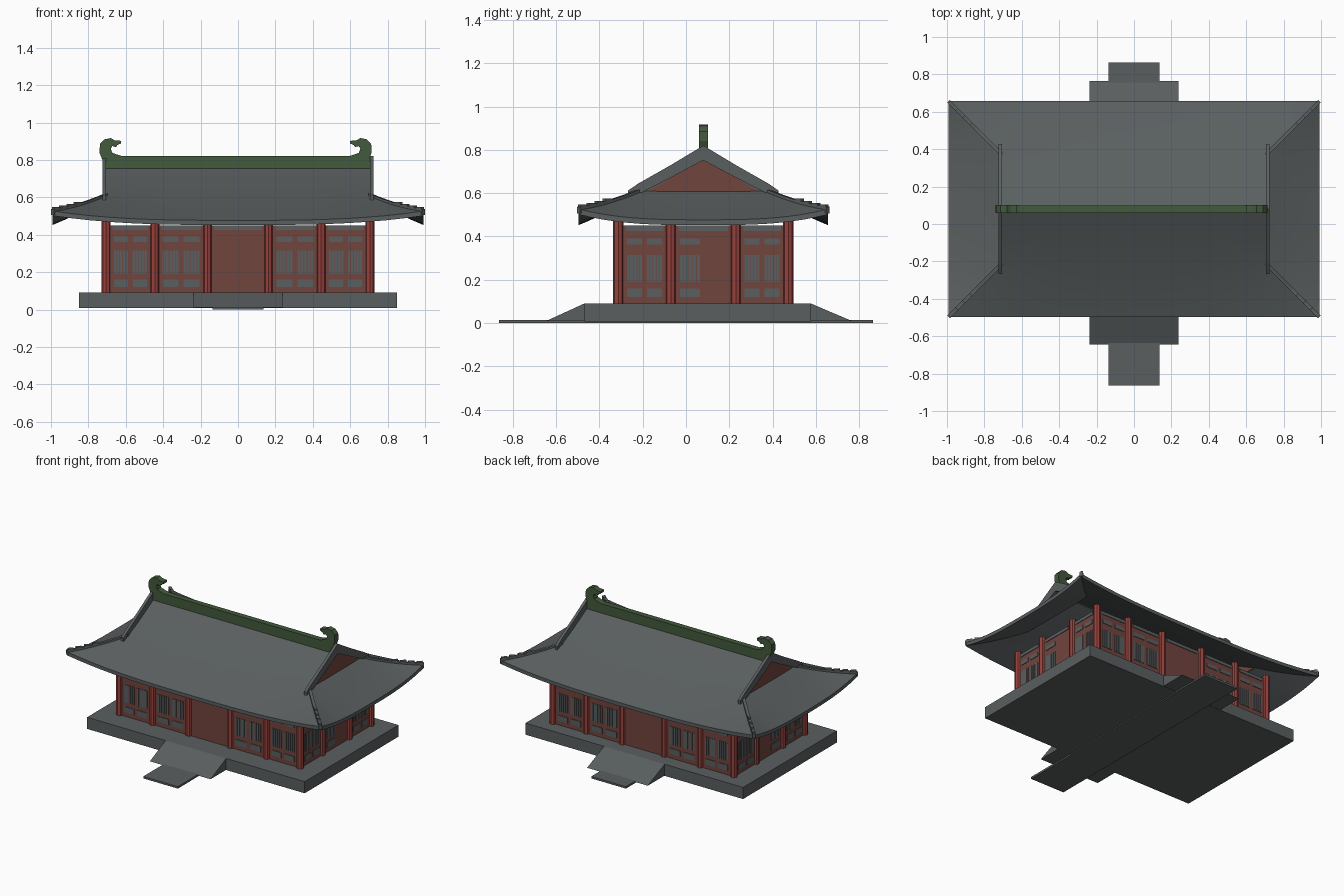
import bpy, bmesh, math
from mathutils import Vector

cube = bpy.data.objects.get("Cube")
if cube:
    bpy.data.objects.remove(cube)


def material(name, rgb):
    m = bpy.data.materials.new(name)
    m.use_nodes = True
    m.diffuse_color = (*rgb, 1)
    m.node_tree.nodes["Principled BSDF"].inputs["Base Color"].default_value = (*rgb, 1)
    return m


GREY = material("slate grey", (0.102, 0.114, 0.117))
WALL = material("brick red", (0.165, 0.058, 0.048))
POST = material("column red", (0.31, 0.052, 0.045))
GREEN = material("ridge green", (0.054, 0.1, 0.045))

CY = 0.08        # depth of the ridge line
EAVE = 0.577     # ridge to eave distance
GABLE = 0.705    # half length of the ridge
HIP = 0.29       # ridge to hip start distance


def finish(name, bm, mat, smooth=False):
    me = bpy.data.meshes.new(name)
    bm.to_mesh(me)
    bm.free()
    me.materials.append(mat)
    ob = bpy.data.objects.new(name, me)
    bpy.context.collection.objects.link(ob)
    if smooth:
        bpy.ops.object.select_all(action='DESELECT')
        ob.select_set(True)
        bpy.context.view_layer.objects.active = ob
        bpy.ops.object.shade_smooth_by_angle(angle=math.radians(30))


def box(bm, x0, x1, y0, y1, z0, z1):
    verts = bmesh.ops.create_cube(bm, size=1)["verts"]
    for v in verts:
        v.co = Vector(((x0 + x1) / 2 + v.co.x * (x1 - x0),
                       (y0 + y1) / 2 + v.co.y * (y1 - y0),
                       (z0 + z1) / 2 + v.co.z * (z1 - z0)))


def thicken(bm, faces, offset):
    """Extrude faces along an offset into a closed solid."""
    new = bmesh.ops.extrude_face_region(bm, geom=faces)["geom"]
    bmesh.ops.translate(bm, vec=offset, verts=[g for g in new if isinstance(g, bmesh.types.BMVert)])
    bmesh.ops.recalc_face_normals(bm, faces=bm.faces)


def prism(bm, points, offset):
    thicken(bm, [bm.faces.new([bm.verts.new(p) for p in points])], offset)


# Stone platform, entrance ramps and the long path slab
bm = bmesh.new()
box(bm, -0.85, 0.85, -0.47, 0.577, 0.008, 0.09)
finish("platform", bm, GREY)
for name, y0, y1 in (("front_ramp", -0.47, -0.645), ("back_ramp", 0.577, 0.765)):
    bm = bmesh.new()
    prism(bm, [(-0.237, y0, 0.01), (-0.237, y0, 0.09), (-0.237, y1, 0.01)], (0.474, 0, 0))
    finish(name, bm, GREY)
bm = bmesh.new()
box(bm, -0.135, 0.135, -0.864, 0.864, 0, 0.014)
finish("path_slab", bm, GREY)

# Columns around the hall
XS, YS = (-0.705, -0.445, -0.163, 0.163, 0.445, 0.705), (-0.393, -0.15, 0.15, 0.393)
bm = bmesh.new()
for x in XS:
    for y in YS:
        if abs(x) == XS[-1] or abs(y) == YS[-1]:
            new = bmesh.ops.create_cone(bm, cap_ends=True, segments=8, radius1=0.024,
                                        radius2=0.024, depth=0.385)["verts"]
            bmesh.ops.translate(bm, vec=(x, y + CY, 0.2825), verts=new)
finish("columns", bm, POST)

# Thin walls
bm = bmesh.new()
for s in (-1, 1):
    box(bm, -0.7, 0.7, CY + s * 0.393 - 0.005, CY + s * 0.393 + 0.005, 0.09, 0.45)
    box(bm, s * 0.705 - 0.005, s * 0.705 + 0.005, CY - 0.39, CY + 0.39, 0.09, 0.45)
finish("walls", bm, WALL)


# Lattice windows and painted panels on the given halves of a bay
def bay_panels(u0, u1, halves):
    mid, half = (u0 + u1) / 2, (u1 - u0) / 2 - 0.035
    out = [(mid - half, mid + half, 0.425, 0.448)]
    for s in halves:
        c = mid + s * half * 0.53
        w = half * 0.4
        out.append((c - w, c + w, 0.362, 0.39))
        out.append((c - w, c + w, 0.12, 0.16))
        for i in range(5):
            b = c + (i - 2) * w * 0.42
            out.append((b - w * 0.17, b + w * 0.17, 0.19, 0.315))
    return out


bm = bmesh.new()
for s in (-1, 1):
    for i in range(5):
        for a, b, z0, z1 in bay_panels(XS[i], XS[i + 1], () if i == 2 else (-1, 1)):
            y = CY + s * 0.399
            box(bm, a, b, y - 0.003, y + 0.003, z0, z1)
    for i in range(3):
        for a, b, z0, z1 in bay_panels(YS[i], YS[i + 1], (-1,) if i == 1 else (-1, 1)):
            box(bm, s * 0.711 - 0.003, s * 0.711 + 0.003, CY + a, CY + b, z0, z1)
finish("window_panels", bm, GREY)


# Curved hip-and-gable roof
def roof_z(d, r):
    lift = max(0, (d - 0.2) / (EAVE - 0.2)) ** 2
    return 0.765 - 0.58 * d + 0.14 * d * d + 0.05 * abs(r) ** 3 * lift


def half_width(d):
    return max(GABLE, GABLE + d - HIP)


def grid(bm, rows, place, n=20):
    lines = [[bm.verts.new(place(d, 2 * i / n - 1)) for i in range(n + 1)] for d in rows]
    for a, b in zip(lines, lines[1:]):
        for i in range(n):
            bm.faces.new((a[i], a[i + 1], b[i + 1], b[i]))


upper = [HIP * i / 4 for i in range(5)]
lower = [HIP + (EAVE - HIP) * i / 7 for i in range(8)]
bm = bmesh.new()
for s in (-1, 1):
    grid(bm, upper + lower[1:], lambda d, r: (r * half_width(d), CY + s * d, roof_z(d, r)))
    grid(bm, lower, lambda d, r: (s * half_width(d), CY + r * d, roof_z(d, r)))
bmesh.ops.remove_doubles(bm, verts=bm.verts, dist=0.0005)
thicken(bm, bm.faces[:], (0, 0, -0.025))
finish("tiled_roof", bm, GREY, True)


# Beams that follow a path: half width vector, depth below, height above
def beam(bm, path, side, below, above):
    side = Vector(side)
    rings = []
    for p in path:
        lo, hi = Vector(p) - Vector((0, 0, below)), Vector(p) + Vector((0, 0, above))
        rings.append([bm.verts.new(c) for c in (lo - side, lo + side, hi + side, hi - side)])
    for a, b in zip(rings, rings[1:]):
        for i in range(4):
            bm.faces.new((a[i], a[(i + 1) % 4], b[(i + 1) % 4], b[i]))
    bm.faces.new(rings[0])
    bm.faces.new(rings[-1])
    bmesh.ops.recalc_face_normals(bm, faces=bm.faces)


VERGE = [(0, 0.82), (0.15, 0.73), (0.3, 0.645), (0.348, 0.612), (0.348, 0.58),
         (0.29, 0.6), (0.15, 0.672), (0, 0.752)]
verges, hips, steps, gables = [bmesh.new() for _ in range(4)]
for sx in (-1, 1):
    # Red gable triangle
    prism(gables, [(sx * 0.7, CY - 0.285, 0.59), (sx * 0.7, CY + 0.285, 0.59),
                   (sx * 0.7, CY, 0.762)], (sx * 0.007, 0, 0))
    for sy in (-1, 1):
        # Raised verge down each gable edge
        prism(verges, [(sx * 0.705, CY + sy * d, z) for d, z in VERGE], (sx * 0.02, 0, 0))

        def hip_point(d):
            return (sx * half_width(d), CY + sy * d, roof_z(d, 1))
        across = (0.007, -sx * sy * 0.007, 0)
        beam(hips, [hip_point(d) for d in lower], across, 0.02, 0.01)
        # Stepped tiles toward the corner
        for i in range(4):
            start, end = hip_point(0.43 + i * 0.038), hip_point(0.458 + i * 0.038)
            beam(steps, [start, (end[0], end[1], start[2])], across, 0.01, 0.015)
finish("gable_walls", gables, WALL)
finish("verge_ridges", verges, GREY)
finish("hip_ridges", hips, GREY)
finish("hip_step_tiles", steps, GREY)

# Green main ridge with curled end ornaments
bm = bmesh.new()
box(bm, -0.705, 0.705, CY - 0.02, CY + 0.02, 0.735, 0.82)
finish("main_ridge", bm, GREEN)
CURL = [(0.70, 0.76), (0.725, 0.80), (0.741, 0.84), (0.738, 0.885), (0.715, 0.91), (0.68, 0.917),
        (0.66, 0.905), (0.625, 0.902), (0.625, 0.888), (0.645, 0.88), (0.652, 0.868),
        (0.672, 0.874), (0.68, 0.86), (0.672, 0.838), (0.65, 0.83), (0.615, 0.819), (0.615, 0.78)]
for name, s, shift in (("left", 1, -0.026), ("right", -1, 0)):
    bm = bmesh.new()
    prism(bm, [(s * x + shift, CY - 0.021, z) for x, z in CURL], (0, 0.042, 0))
    finish(name + "_ridge_ornament", bm, GREEN)
